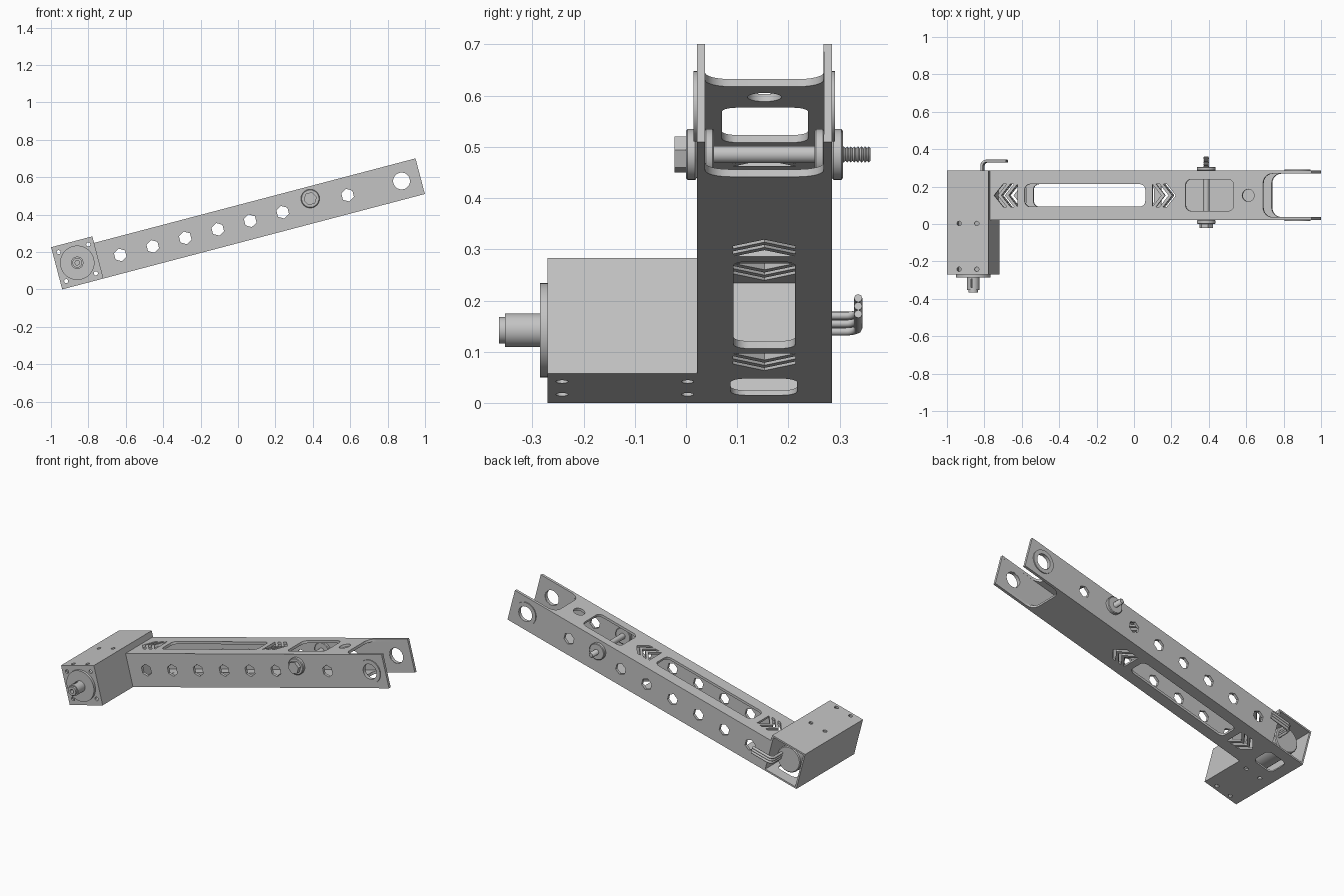
import bpy, bmesh
from math import radians, sin, cos, pi, tau
from mathutils import Matrix

if "Cube" in bpy.data.objects:
    bpy.data.objects.remove(bpy.data.objects["Cube"])

steel = bpy.data.materials.new("brushed_grey")
steel.use_nodes = True
GREY = (0.55, 0.55, 0.55, 1)
steel.diffuse_color = GREY
steel.node_tree.nodes["Principled BSDF"].inputs["Base Color"].default_value = GREY

# Everything is laid out flat (length on x), then tilted at the end
TILT = Matrix.Translation((-0.94, 0, 0)) @ Matrix.Rotation(radians(-14.73), 4, 'Y')
LENGTH, HEIGHT = 2.005, 0.197
Y0, Y1, YC = 0.021, 0.285, 0.153
BOX_W, BOX_H = 0.228, 0.233
MU, MW = 0.114, 0.117
BOLT_U, BOLT_W = 1.406, 0.132
MIRROR_U = 0.7525
parts = []


def finish(name, bm):
    bmesh.ops.recalc_face_normals(bm, faces=bm.faces)
    mesh = bpy.data.meshes.new(name)
    bm.to_mesh(mesh)
    bm.free()
    mesh.materials.append(steel)
    ob = bpy.data.objects.new(name, mesh)
    bpy.context.collection.objects.link(ob)
    return ob


def keep(ob):
    parts.append(ob)
    return ob


def prism(name, pts, lo, hi, axis):
    """Extrude an outline along y (points are x,z) or z (points are x,y)."""
    bm = bmesh.new()
    put = (lambda p, h: (p[0], h, p[1])) if axis == 'y' else (lambda p, h: (p[0], p[1], h))
    a = [bm.verts.new(put(p, lo)) for p in pts]
    b = [bm.verts.new(put(p, hi)) for p in pts]
    bm.faces.new(a)
    bm.faces.new(b)
    for i in range(len(a)):
        j = (i + 1) % len(a)
        bm.faces.new((a[i], a[j], b[j], b[i]))
    return finish(name, bm)


def rect(x0, x1, y0, y1):
    return [(x0, y0), (x1, y0), (x1, y1), (x0, y1)]


def rounded(x0, x1, y0, y1, r, n=6):
    pts = []
    for q, (cx, cy) in enumerate(rect(x0 + r, x1 - r, y0 + r, y1 - r)):
        for i in range(n + 1):
            t = pi + (q + i / n) * pi / 2
            pts.append((cx + r * cos(t), cy + r * sin(t)))
    return pts


def ngon(u, v, r, n=24, turn=0.0):
    return [(u + r * cos(turn + tau * i / n), v + r * sin(turn + tau * i / n)) for i in range(n)]


def lathe(name, profile, u, w, n=32, closed=False):
    """Turn (radius, y) points about a y axis; open profiles get end caps."""
    bm = bmesh.new()
    rings = [[bm.verts.new((x, y, z)) for x, z in ngon(u, w, r, n)] for r, y in profile]
    pairs = list(zip(rings, rings[1:]))
    if closed:
        pairs.append((rings[-1], rings[0]))
    else:
        bm.faces.new(rings[0])
        bm.faces.new(rings[-1])
    for a, b in pairs:
        for i in range(n):
            j = (i + 1) % n
            bm.faces.new((a[i], a[j], b[j], b[i]))
    return keep(finish(name, bm))


def cut(ob, pts, lo, hi, axis):
    tool = prism("cutter", pts, lo, hi, axis)
    mod = ob.modifiers.new("cut", 'BOOLEAN')
    mod.operation, mod.solver, mod.object = 'DIFFERENCE', 'EXACT', tool
    bpy.context.view_layer.objects.active = ob
    bpy.ops.object.modifier_apply(modifier=mod.name)
    bpy.data.objects.remove(tool)


# Arm: hollow box section with a forked end
arm = keep(prism("arm_tube", rect(0.218, LENGTH, 0, HEIGHT), Y0, Y1, 'y'))
cut(arm, rect(0.1, 2.1, 0.015, HEIGHT - 0.015), Y0 + 0.016, Y1 - 0.016, 'y')
cut(arm, rounded(1.737, 2.2, Y0 + 0.0162, Y1 - 0.0162, 0.05), -0.1, 0.3, 'z')

# Long slot and arrow cut-outs through both plates
cut(arm, rounded(0.419, 1.086, 0.093, 0.213, 0.03), -0.1, 0.3, 'z')
arrows = [[(0.331, YC), (0.38, YC - 0.061), (0.38, YC + 0.061)]]
for tip in (0.25, 0.29):
    arrows.append([(tip, YC), (tip + 0.05, YC - 0.061), (tip + 0.07, YC - 0.061),
                   (tip + 0.02, YC), (tip + 0.07, YC + 0.061), (tip + 0.05, YC + 0.061)])
for shape in arrows:
    cut(arm, shape, -0.1, 0.3, 'z')
    cut(arm, [(2 * MIRROR_U - x, y) for x, y in shape], -0.1, 0.3, 'z')

# Top plate window and round hole
cut(arm, rounded(1.308, 1.575, 0.07, 0.238, 0.03), 0.1, 0.3, 'z')
cut(arm, ngon(1.655, YC, 0.033), 0.1, 0.3, 'z')

# Hexagonal lightening holes and bearing bores through the sides
for k in (0, 1, 2, 3, 4, 5, 7):
    cut(arm, ngon(0.347 + 0.1796 * k, 0.099, 0.035, 6, pi / 2), -0.1, 0.5, 'y')
cut(arm, ngon(1.902, 0.099, 0.046, 32), -0.1, 0.5, 'y')

# Motor housing: box open at the back
housing = keep(prism("motor_housing", rect(0, BOX_W, 0, BOX_H), -0.27, Y1, 'y'))
cut(housing, rect(0.01, BOX_W - 0.01, 0.01, BOX_H - 0.01), -0.258, 0.4, 'y')
cut(housing, rounded(0.06, 0.188, 0.087, 0.217, 0.03), -0.1, 0.1, 'z')
for u in (0.066, 0.164):
    for y in (-0.242, 0.003):
        cut(housing, ngon(u, y, 0.012, 16), -0.1, 0.3, 'z')
for du in (-0.082, 0.082):
    for dw in (-0.08, 0.08):
        cut(housing, ngon(MU + du, MW + dw, 0.011, 16), -0.4, -0.2, 'y')

# Motor body, front flange and hollow output shaft
lathe("motor_body", [(0.078, -0.26), (0.078, 0.24), (0.073, 0.245)], MU, MW)
lathe("motor_flange", [(0.092, -0.285), (0.092, -0.262)], MU, MW, 48)
shaft = lathe("output_shaft", [(0.026, -0.365), (0.026, -0.353), (0.033, -0.353),
                               (0.033, -0.28)], MU, MW)
cut(shaft, ngon(MU, MW, 0.012, 16), -0.4, -0.31, 'y')
cut(shaft, rect(MU - 0.005, MU + 0.005, MW + 0.015, MW + 0.05), -0.34, -0.295, 'y')

# Bearing rings on the outside of the fork
for name, a, b in (("front_bearing_ring", Y0 - 0.006, Y0 + 0.014),
                   ("back_bearing_ring", Y1 - 0.014, Y1 + 0.006)):
    lathe(name, [(0.045, a), (0.069, a), (0.069, b), (0.045, b)], 1.902, 0.099, 40, True)

# Cross bolt with washers, spacers, head and thread
keep(prism("bolt_head", ngon(BOLT_U, BOLT_W, 0.036, 6), -0.022, 0.001, 'y'))
lathe("bolt_shank", [(0.017, 0.0), (0.017, 0.306)], BOLT_U, BOLT_W, 24)
for name, a, b in (("front_washer", 0.0, Y0), ("front_spacer", 0.036, 0.055),
                   ("back_spacer", 0.251, 0.27), ("back_washer", Y1, 0.306)):
    lathe(name, [(0.046, a), (0.05, a + 0.003), (0.05, b - 0.003), (0.046, b)], BOLT_U, BOLT_W)
thread = [(0.016 if i % 2 else 0.012, 0.304 + 0.0035 * i) for i in range(17)]
lathe("bolt_thread", thread, BOLT_U, BOLT_W, 20)

# Three motor cables that leave the back and bend along the arm
cables = bpy.data.curves.new("motor_cables", 'CURVE')
cables.dimensions = '3D'
cables.bevel_depth, cables.bevel_resolution = 0.008, 2
cables.use_fill_caps = True
for w in (0.101, 0.117, 0.133):
    bend = [(0.19 - 0.025 * cos(t * pi / 12), 0.311 + 0.025 * sin(t * pi / 12)) for t in range(7)]
    path = [(0.165, 0.235)] + bend + [(0.3, 0.336)]
    line = cables.splines.new('POLY')
    line.points.add(len(path) - 1)
    for p, (u, y) in zip(line.points, path):
        p.co = (u, y, w, 1)
    line.use_smooth = True
cables.materials.append(steel)
cable_ob = keep(bpy.data.objects.new("motor_cables", cables))
bpy.context.collection.objects.link(cable_ob)

# Smooth round walls, keep hard edges, tilt the assembly
bpy.ops.object.select_all(action='DESELECT')
for ob in parts:
    ob.matrix_world = TILT
    if ob.type == 'MESH':
        ob.select_set(True)
bpy.context.view_layer.objects.active = arm
bpy.ops.object.shade_smooth_by_angle(angle=radians(30))
